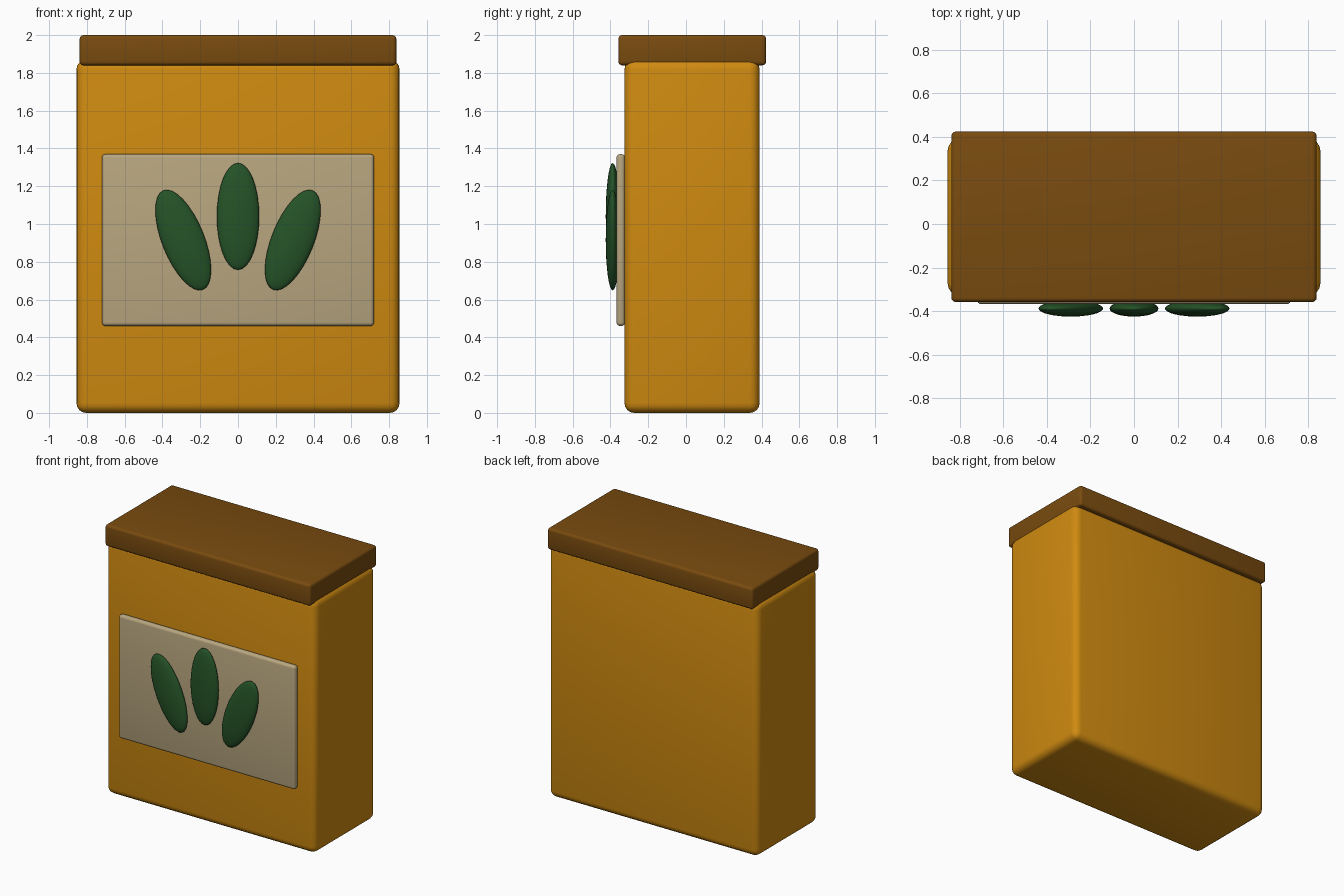
import bpy
import math

if "Cube" in bpy.data.objects:
    bpy.data.objects.remove(bpy.data.objects["Cube"])


def material(name, rgb):
    lin = [(c / 255 / 12.92) if c < 11 else ((c / 255 + 0.055) / 1.055) ** 2.4 for c in rgb]
    m = bpy.data.materials.new(name)
    m.diffuse_color = (*lin, 1)
    m.use_nodes = True
    m.node_tree.nodes["Principled BSDF"].inputs["Base Color"].default_value = m.diffuse_color
    return m


amber = material("amber", (207, 138, 16))
brown = material("brown", (121, 75, 15))
cream = material("dull cream", (184, 166, 127))
green = material("dark green", (37, 83, 39))


def finish(ob, name, mat):
    ob.name = name
    ob.data.materials.append(mat)
    bpy.ops.object.transform_apply(location=False, rotation=False, scale=True)


def box(name, mat, lo, hi, bevel):
    """Rounded box between two corners."""
    bpy.ops.mesh.primitive_cube_add(size=1, location=[(a + b) / 2 for a, b in zip(lo, hi)])
    ob = bpy.context.object
    ob.scale = [b - a for a, b in zip(lo, hi)]
    finish(ob, name, mat)
    mod = ob.modifiers.new("round", "BEVEL")
    mod.width = bevel
    mod.segments = 4
    bpy.ops.object.modifier_apply(modifier=mod.name)
    bpy.ops.object.shade_smooth_by_angle(angle=math.radians(35))


def leaf(name, x, z, tilt):
    """Flattened ellipsoid lying on the label."""
    bpy.ops.mesh.primitive_uv_sphere_add(segments=32, ring_count=16, radius=1,
                                         location=(x, -0.388, z), rotation=(0, tilt, 0))
    ob = bpy.context.object
    ob.scale = (0.112, 0.037, 0.283)
    finish(ob, name, green)
    bpy.ops.object.shade_smooth()


# Canister body and overhanging lid
box("body", amber, (-0.855, -0.326, 0), (0.855, 0.39, 1.87), 0.052)
box("lid", brown, (-0.838, -0.358, 1.84), (0.838, 0.424, 2.0), 0.02)

# Front label with three fanned leaves
box("label", cream, (-0.72, -0.368, 0.46), (0.72, -0.323, 1.37), 0.019)
leaf("leaf_middle", 0, 1.04, 0)
for side, label in ((-1, "left"), (1, "right")):
    leaf("leaf_" + label, side * 0.29, 0.915, side * 0.38)
